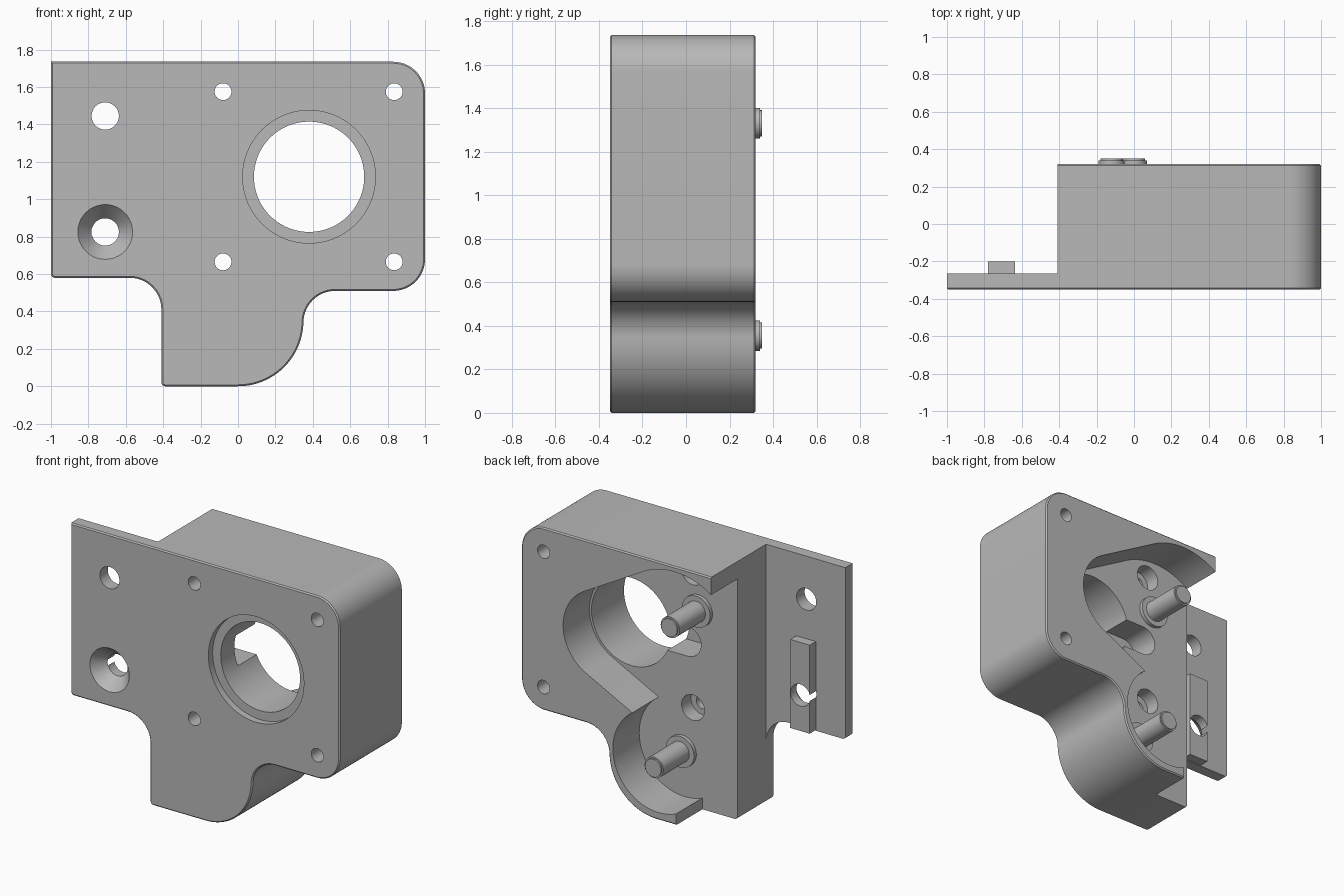
import bpy, bmesh, math
from mathutils import Matrix, Vector

cube = bpy.data.objects.get("Cube")
if cube:
    bpy.data.objects.remove(cube, do_unlink=True)

grey = bpy.data.materials.new("plain grey")
grey.use_nodes = True
COLOUR = (0.48, 0.48, 0.48, 1)
grey.diffuse_color = COLOUR
grey.node_tree.nodes["Principled BSDF"].inputs["Base Color"].default_value = COLOUR


def finish(name, bm):
    bmesh.ops.recalc_face_normals(bm, faces=bm.faces)
    mesh = bpy.data.meshes.new(name)
    bm.to_mesh(mesh)
    bm.free()
    mesh.materials.append(grey)
    ob = bpy.data.objects.new(name, mesh)
    bpy.context.collection.objects.link(ob)
    return ob


def arc(cx, cz, r, start, end, n=20):
    angles = [math.radians(start + (end - start) * i / n) for i in range(n + 1)]
    return [(cx + r * math.cos(a), cz + r * math.sin(a)) for a in angles]


def prism(name, outline, y0, y1, chamfer=0):
    """Extrude an x-z outline along y, optionally easing both rims."""
    bm = bmesh.new()
    face = bm.faces.new([bm.verts.new((x, y0, z)) for x, z in outline])
    ext = bmesh.ops.extrude_face_region(bm, geom=[face])
    top = [v for v in ext["geom"] if isinstance(v, bmesh.types.BMVert)]
    bmesh.ops.translate(bm, verts=top, vec=Vector((0, y1 - y0, 0)))
    if chamfer:
        bmesh.ops.recalc_face_normals(bm, faces=bm.faces)
        rims = [e for e in bm.edges if abs(e.verts[0].co.y - e.verts[1].co.y) < 1e-5]
        bmesh.ops.bevel(bm, geom=rims, offset=chamfer, segments=1, affect='EDGES')
    return finish(name, bm)


def box(name, x0, x1, y0, y1, z0, z1):
    return prism(name, [(x0, z0), (x1, z0), (x1, z1), (x0, z1)], y0, y1)


def rod(name, x, z, r, y0, y1, r_back=None, chamfer=0, sides=48):
    """Round bar along y; r_back makes it taper."""
    bm = bmesh.new()
    bmesh.ops.create_cone(bm, cap_ends=True, segments=sides, radius1=r,
                          radius2=r if r_back is None else r_back, depth=y1 - y0)
    if chamfer:
        rim = [e for e in bm.edges if all(v.co.z > 0 for v in e.verts)]
        bmesh.ops.bevel(bm, geom=rim, offset=chamfer, segments=2, affect='EDGES')
    bm.transform(Matrix.Translation((x, (y0 + y1) / 2, z)) @ Matrix.Rotation(-math.pi / 2, 4, 'X'))
    return finish(name, bm)


def combine(target, tool, operation='DIFFERENCE'):
    mod = target.modifiers.new("combine", 'BOOLEAN')
    mod.operation = operation
    mod.solver = 'EXACT'
    mod.object = tool
    bpy.context.view_layer.objects.active = target
    bpy.ops.object.modifier_apply(modifier=mod.name)
    bpy.data.objects.remove(tool, do_unlink=True)


FRONT, BACK, FLOOR, PLATE = -0.35, 0.32, 0.04, -0.265
SIDE, TOP = -0.41, 1.735

# Housing silhouette
outline = [(-1, TOP)]
outline += arc(-0.98, 0.6, 0.02, 180, 270, 4)
outline += arc(-0.58, 0.41, 0.17, 90, 0)
outline += arc(SIDE + 0.02, 0.02, 0.02, 180, 270, 4)
outline += arc(0, 0.35, 0.35, -90, -4, 28)
outline += arc(0.52, 0.34, 0.17, 180, 90)
outline += arc(0.83, 0.68, 0.17, -90, 0)
outline += arc(0.83, TOP - 0.17, 0.17, 0, 90)
housing = prism("housing", outline, FRONT, BACK, chamfer=0.008)

# Thin mounting plate beside the deep block
combine(housing, box("plate_cutter", -1.2, SIDE, PLATE, 0.6, -0.2, 2))

# Rear pocket around the gear and the two pivots
pocket = arc(0.38, 1.12, 0.31, -60, 58.7, 32)
pocket += arc(-0.14, 1.22, 0.48, 58.7, 160, 32)
pocket += [(-0.6, -0.1), (-0.15, -0.1)]
pocket += arc(-0.02, 0.39, 0.34, -112.5, 55, 36)
combine(housing, prism("pocket_cutter", pocket, FLOOR, 0.5))

# Slot beside the gear bore
slot = arc(-0.04, 1.1, 0.1, 90, 270) + [(0.3, 1.0), (0.3, 1.2)]
combine(housing, prism("slot_cutter", slot, -0.16, 0.06))

# Gear bore with shallow front recess
combine(housing, rod("bore_cutter", 0.38, 1.12, 0.295, -0.5, 0.1, sides=72))
combine(housing, rod("recess_cutter", 0.38, 1.12, 0.355, -0.5, FRONT + 0.045, sides=72))

# Corner screw holes, the inner pair recessed from the pocket floor
for z in (0.665, 1.575):
    for x in (-0.08, 0.835):
        combine(housing, rod("screw_cutter", x, z, 0.045, -0.5, 0.5, sides=32))
    combine(housing, rod("head_cutter", -0.08, z, 0.085, FLOOR - 0.1, FLOOR + 0.05))

# Locating rib behind the plate
combine(housing, box("rib", -0.78, -0.635, PLATE - 0.03, -0.2, 0.585, 1.18), 'UNION')

# Plate mounting holes, the lower one countersunk
for z in (0.825, 1.445):
    combine(housing, rod("mount_cutter", -0.71, z, 0.073, -0.5, 0))
combine(housing, rod("countersink_cutter", -0.71, 0.825, 0.155, FRONT - 0.01, FRONT + 0.09, r_back=0.07))

# Pivot pins on low collars
parts = [housing]
for label, x, z in (("upper", -0.12, 1.33), ("lower", 0, 0.355)):
    parts.append(rod(label + "_pin_collar", x, z, 0.105, FLOOR - 0.02, FLOOR + 0.025))
    parts.append(rod(label + "_pin", x, z, 0.07, FLOOR - 0.02, 0.35, chamfer=0.01))

# Smooth curved walls, crisp edges
bpy.ops.object.select_all(action='DESELECT')
for ob in parts:
    ob.select_set(True)
bpy.context.view_layer.objects.active = housing
bpy.ops.object.shade_smooth_by_angle(angle=math.radians(30))
